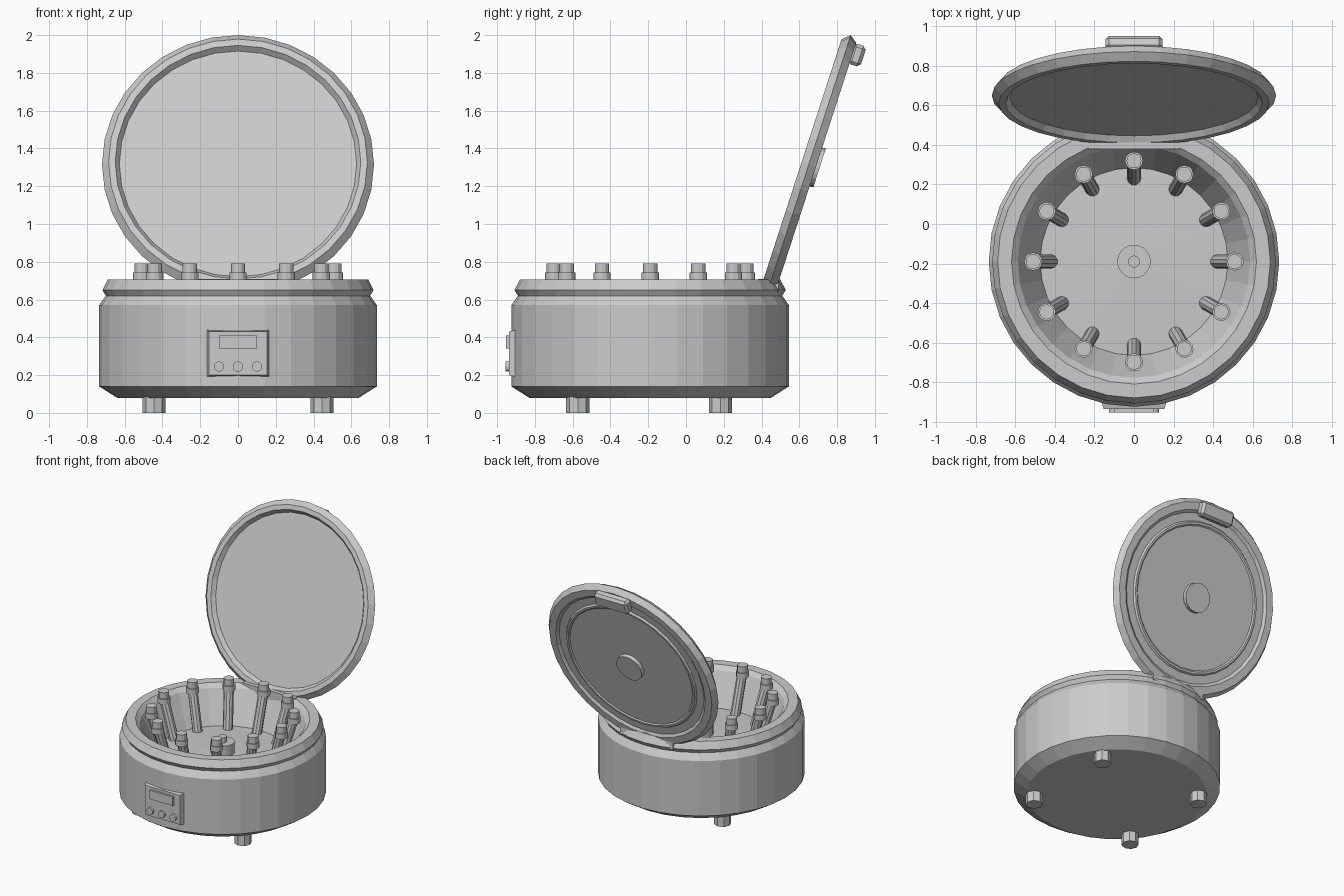
import bpy, bmesh, math
from mathutils import Matrix, Vector

if "Cube" in bpy.data.objects:
    bpy.data.objects.remove(bpy.data.objects["Cube"])

CY = -0.19  # centre line of the body in y

grey = bpy.data.materials.new("plain_grey")
grey.diffuse_color = (0.6, 0.6, 0.6, 1)
grey.use_nodes = True
grey.node_tree.nodes["Principled BSDF"].inputs["Base Color"].default_value = grey.diffuse_color


def finish(name, bm, matrix=Matrix()):
    bmesh.ops.recalc_face_normals(bm, faces=bm.faces[:])
    me = bpy.data.meshes.new(name)
    bm.to_mesh(me)
    bm.free()
    me.materials.append(grey)
    ob = bpy.data.objects.new(name, me)
    ob.matrix_world = matrix
    bpy.context.collection.objects.link(ob)
    return ob


def lathe(name, profile, sides, matrix=Matrix()):
    """Turn (radius, z) points about z; radius 0 closes to a point."""
    bm = bmesh.new()
    rings = []
    for r, z in profile:
        if r == 0:
            rings.append([bm.verts.new((0, 0, z))] * sides)
        else:
            rings.append([bm.verts.new((r * math.cos(2 * math.pi * i / sides),
                                        r * math.sin(2 * math.pi * i / sides), z))
                          for i in range(sides)])
    for a, b in zip(rings, rings[1:]):
        for i in range(sides):
            j = (i + 1) % sides
            bm.faces.new(list(dict.fromkeys((a[i], a[j], b[j], b[i]))))
    return finish(name, bm, matrix)


def cylinder(name, r, p0, p1, sides):
    p0, p1 = Vector(p0), Vector(p1)
    d = p1 - p0
    m = Matrix.Translation(p0) @ d.to_track_quat('Z', 'Y').to_matrix().to_4x4()
    return lathe(name, [(0, 0), (r, 0), (r, d.length), (0, d.length)], sides, m)


def box(name, size, matrix, bevel=0):
    bm = bmesh.new()
    bmesh.ops.create_cube(bm, size=1)
    bmesh.ops.scale(bm, vec=size, verts=bm.verts[:])
    if bevel:
        bmesh.ops.bevel(bm, geom=bm.edges[:], offset=bevel, segments=1, affect='EDGES')
    return finish(name, bm, matrix)


# Body shell with the groove under the rim and the open bowl inside
lathe("body", [(0, .08), (.64, .08), (.735, .14), (.735, .57), (.70, .62),
               (.718, .65), (.69, .705), (.62, .705), (.588, .675), (.475, .43),
               (0, .45)], 32, Matrix.Translation((0, CY, 0)))

# Centre hub with a small knob
lathe("hub", [(0, .40), (.085, .40), (.085, .53), (.03, .53), (.03, .57), (0, .57)],
      20, Matrix.Translation((0, CY, 0)))

# Twelve leaning tubes with upright caps
for i in range(12):
    a = i * math.pi / 6
    c, s = math.cos(a), math.sin(a)
    cylinder(f"tube_{i + 1}", .036, (.42 * c, CY + .42 * s, .42),
             (.51 * c, CY + .51 * s, .735), 10)
    lathe(f"tube_cap_{i + 1}", [(0, .70), (.046, .70), (.046, .742), (.038, .742),
                                (.038, .79), (0, .79)], 12,
          Matrix.Translation((.51 * c, CY + .51 * s, 0)))

# Feet
for n, x in (("left", -.445), ("right", .445)):
    for m, y in (("front", -.573), ("back", .182)):
        cylinder(f"{m}_{n}_foot", .061, (x, y, 0), (x, y, .13), 8)

# Control panel: a box narrowing toward the front
bm = bmesh.new()
bmesh.ops.create_cube(bm, size=1)
for v in bm.verts:
    front = v.co.y < 0
    hx, hz = (.153, .115) if front else (.175, .132)
    v.co = (math.copysign(hx, v.co.x), -.937 if front else -.87,
            .315 + math.copysign(hz, v.co.z))
finish("control_panel", bm)
box("display", (.20, .04, .07), Matrix.Translation((0, -.933, .375)))
for i, x in enumerate((-.1, 0, .1)):
    cylinder(f"button_{i + 1}", .027, (x, -.92, .245), (x, -.955, .245), 14)

# Lid frame: local z is the inner side, local y runs up the open lid
tilt = math.radians(72)
lid = Matrix.Translation((0, .65, 1.315)) @ Matrix.Rotation(tilt, 4, 'X')
lathe("lid", [(0, .01), (.628, .01), (.65, .04), (.685, .04), (.72, 0),
              (.69, -.04), (.635, -.04), (.615, -.025), (.555, -.025),
              (.545, -.038), (.53, -.038), (.52, -.03), (0, -.03)], 32, lid)
lathe("lid_button", [(0, -.02), (.108, -.02), (.108, -.06), (0, -.06)], 20, lid)
box("lid_handle", (.29, .115, .07), lid @ Matrix.Translation((0, .63, -.064)), .018)

# Hinge bar at the back of the rim
box("hinge", (.46, .11, .07), Matrix.Translation((0, .435, .675)))
